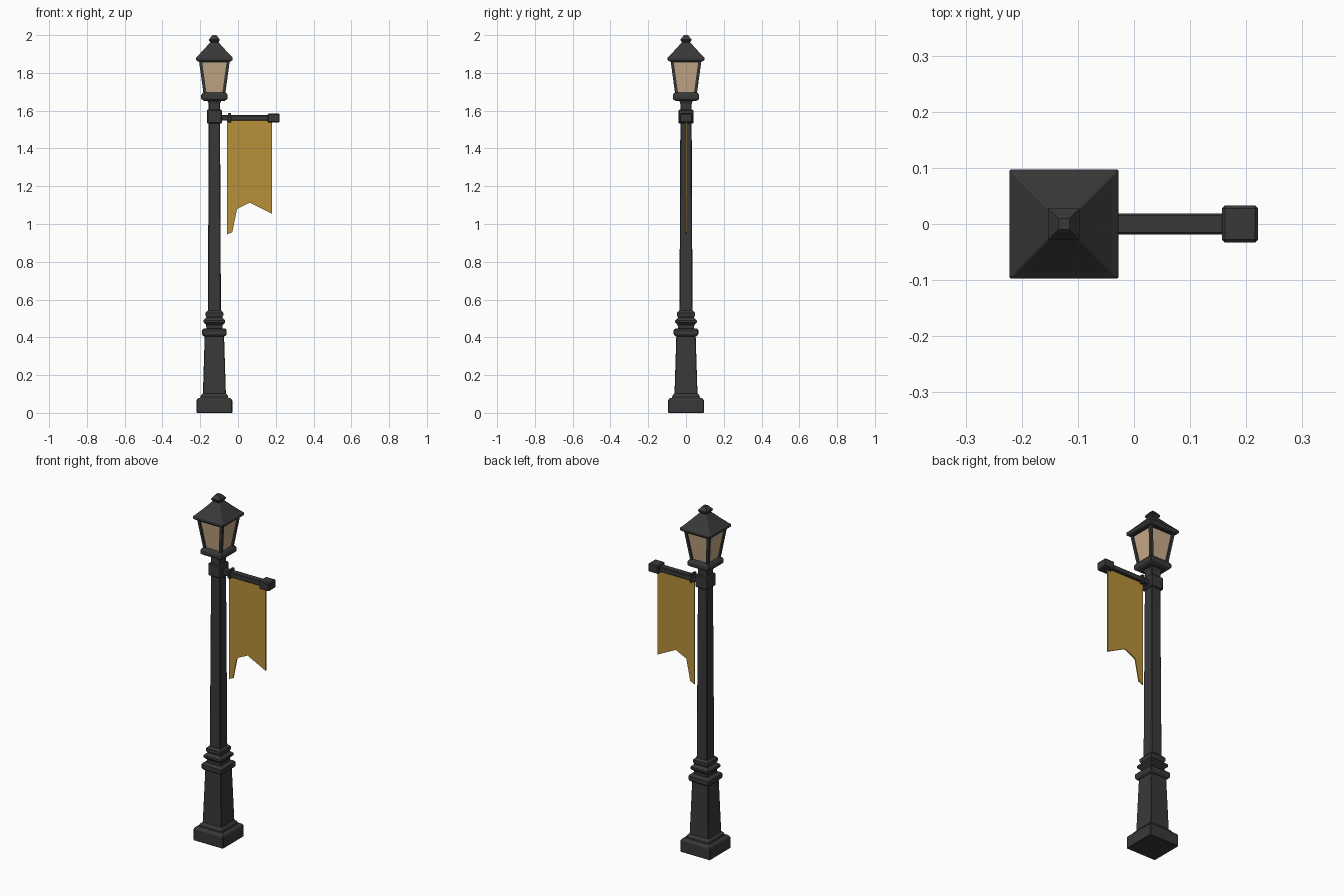
import bpy, bmesh
from mathutils import Vector

if "Cube" in bpy.data.objects:
    bpy.data.objects.remove(bpy.data.objects["Cube"])

CX = -0.125  # post axis


def material(name, rgb):
    m = bpy.data.materials.new(name)
    m.diffuse_color = (*rgb, 1)
    m.use_nodes = True
    m.node_tree.nodes["Principled BSDF"].inputs["Base Color"].default_value = m.diffuse_color
    return m


IRON = material("dark_iron", (0.04, 0.04, 0.041))
GLASS = material("warm_glass", (0.58, 0.41, 0.245))
CLOTH = material("gold_cloth", (0.48, 0.28, 0.042))


def finish(name, bm, mat, bevel=0):
    bmesh.ops.recalc_face_normals(bm, faces=bm.faces)
    me = bpy.data.meshes.new(name)
    bm.to_mesh(me)
    bm.free()
    me.materials.append(mat)
    ob = bpy.data.objects.new(name, me)
    bpy.context.collection.objects.link(ob)
    if bevel:
        mod = ob.modifiers.new("bevel", "BEVEL")
        mod.width = bevel
        mod.segments = 1
        mod.limit_method = "ANGLE"
        mod.angle_limit = 0.7
    return ob


def loft(name, rings, mat=IRON, bevel=0.003):
    """Join closed rings of points into a capped solid."""
    bm = bmesh.new()
    loops = [[bm.verts.new(p) for p in r] for r in rings]
    for a, b in zip(loops, loops[1:]):
        n = len(a)
        for i in range(n):
            bm.faces.new((a[i], a[(i + 1) % n], b[(i + 1) % n], b[i]))
    bm.faces.new(loops[0][::-1])
    bm.faces.new(loops[-1])
    return finish(name, bm, mat, bevel)


def square(h, z, cx=CX, cy=0):
    return [(cx + sx * h, cy + sy * h, z)
            for sx, sy in ((-1, -1), (1, -1), (1, 1), (-1, 1))]


def turned(name, profile, mat=IRON, bevel=0.003):
    """Square section following (half width, height) pairs."""
    return loft(name, [square(h, z) for h, z in profile], mat, bevel)


def box(name, x0, x1, hy, z0, z1, bevel=0.003):
    ring = lambda z: [(x0, -hy, z), (x1, -hy, z), (x1, hy, z), (x0, hy, z)]
    return loft(name, [ring(z0), ring(z1)], IRON, bevel)


# Pedestal
turned("plinth", [(0.095, 0), (0.095, 0.066), (0.088, 0.077), (0.073, 0.08),
                  (0.073, 0.09), (0.062, 0.103)])
turned("pedestal", [(0.061, 0.095), (0.051, 0.415)])
turned("pedestal_collar", [(0.056, 0.405), (0.065, 0.414), (0.065, 0.438), (0.058, 0.447)])
turned("lower_ring", [(0.042, 0.44), (0.044, 0.465), (0.057, 0.478), (0.057, 0.49),
                      (0.042, 0.505)], bevel=0)
turned("upper_ring", [(0.04, 0.5), (0.047, 0.515), (0.047, 0.53), (0.036, 0.542)], bevel=0)

# Post and bracket block
turned("post", [(0.035, 0.45), (0.03, 1.54)], bevel=0.004)
turned("bracket_block", [(0.04, 1.532), (0.04, 1.605)], bevel=0.005)
turned("neck", [(0.03, 1.6), (0.03, 1.638), (0.04, 1.66)])

# Lantern
turned("lantern_base", [(0.055, 1.652), (0.07, 1.662), (0.07, 1.682), (0.06, 1.697)])
turned("lantern_glass", [(0.05, 1.69), (0.074, 1.865)], GLASS, 0)
for i, (sx, sy) in enumerate(((-1, -1), (1, -1), (1, 1), (-1, 1))):
    bar = [square(0.008, z, CX + sx * h, sy * h) for h, z in ((0.049, 1.685), (0.074, 1.868))]
    loft(f"lantern_corner_{i + 1}", bar, IRON, 0)
turned("lantern_top_rim", [(0.08, 1.855), (0.081, 1.866)], bevel=0)
turned("roof", [(0.086, 1.86), (0.097, 1.868), (0.097, 1.882), (0.086, 1.892),
                (0.055, 1.925), (0.022, 1.962)], bevel=0.002)
turned("finial", [(0.016, 1.955), (0.028, 1.971), (0.028, 1.978), (0.013, 1.997),
                  (0.010, 2.0)], bevel=0)

# Banner arm
box("arm", -0.09, 0.17, 0.0185, 1.547, 1.576)
box("arm_ring", -0.052, -0.036, 0.024, 1.538, 1.588)
box("arm_end_cap", 0.157, 0.221, 0.033, 1.537, 1.585, 0.005)

# Banner with ragged lower edge
outline = [(-0.058, 1.552), (0.179, 1.552), (0.179, 1.055), (0.063, 1.113),
           (-0.005, 1.08), (-0.03, 0.957), (-0.058, 0.945)]
loft("banner", [[(x, y, z) for x, z in outline] for y in (-0.002, 0.004)], CLOTH, 0)
